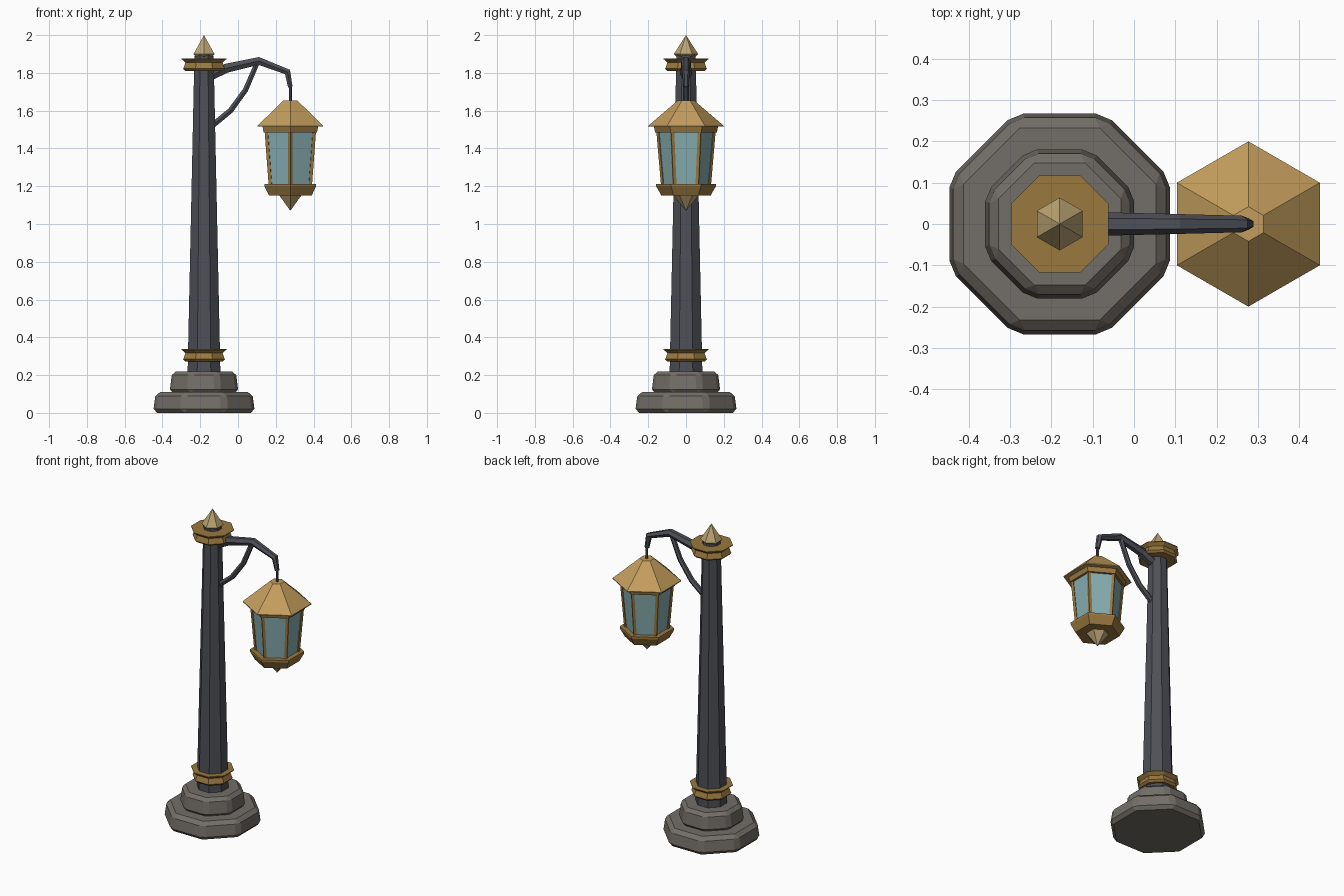
import bpy, bmesh
from math import pi, cos, sin

if "Cube" in bpy.data.objects:
    bpy.data.objects.remove(bpy.data.objects["Cube"])

PX, LX = -0.18, 0.277          # post and lantern axes
OCT = 1 / cos(pi / 8)          # flat-to-centre -> corner radius


def mat(name, r, g, b):
    m = bpy.data.materials.new(name)
    m.diffuse_color = (r, g, b, 1)
    m.use_nodes = True
    m.node_tree.nodes["Principled BSDF"].inputs["Base Color"].default_value = m.diffuse_color
    return m


IRON = mat("iron", 0.075, 0.08, 0.095)
STONE = mat("stone", 0.17, 0.155, 0.135)
BRASS = mat("brass", 0.32, 0.19, 0.05)
GOLD = mat("gold", 0.55, 0.34, 0.11)
PALE = mat("pale_gold", 0.5, 0.37, 0.17)
GLASS = mat("glass", 0.24, 0.42, 0.44)


def lathe(name, x, n, phase, profile, material, bevel=0):
    """Faceted solid from (radius, z) pairs listed bottom to top."""
    bm = bmesh.new()
    rings = []
    for r, z in profile:
        if r == 0:
            rings.append([bm.verts.new((x, 0, z))])
        else:
            rings.append([bm.verts.new((x + r * cos(phase + 2 * pi * i / n),
                                        r * sin(phase + 2 * pi * i / n), z)) for i in range(n)])
    for a, b in zip(rings, rings[1:]):
        for i in range(n):
            j = (i + 1) % n
            if len(a) == 1:
                bm.faces.new((a[0], b[j], b[i]))
            elif len(b) == 1:
                bm.faces.new((a[i], a[j], b[0]))
            else:
                bm.faces.new((a[i], a[j], b[j], b[i]))
    for ring in (rings[0], rings[-1]):
        if len(ring) > 1:
            bm.faces.new(ring)
    bmesh.ops.recalc_face_normals(bm, faces=bm.faces)
    me = bpy.data.meshes.new(name)
    bm.to_mesh(me)
    bm.free()
    me.materials.append(material)
    ob = bpy.data.objects.new(name, me)
    bpy.context.collection.objects.link(ob)
    if bevel:
        mod = ob.modifiers.new("bevel", 'BEVEL')
        mod.width = bevel
        mod.segments = 1
    return ob


def octo(name, profile, material, bevel=0):
    return lathe(name, PX, 8, pi / 8, [(r * OCT, z) for r, z in profile], material, bevel)


def hexa(name, profile, material, x=LX):
    return lathe(name, x, 6, pi / 2, profile, material)


def tube(name, points, material, res=1):
    """Flat-sided tube along (x, y, z, radius) points."""
    cu = bpy.data.curves.new(name, 'CURVE')
    cu.dimensions = '3D'
    cu.bevel_depth = 1
    cu.bevel_resolution = res
    cu.use_fill_caps = True
    sp = cu.splines.new('POLY')
    sp.use_smooth = False
    sp.points.add(len(points) - 1)
    for p, (x, y, z, r) in zip(sp.points, points):
        p.co = (x, y, z, 1)
        p.radius = r
    cu.materials.append(material)
    ob = bpy.data.objects.new(name, cu)
    bpy.context.collection.objects.link(ob)
    bpy.ops.object.select_all(action='DESELECT')
    ob.select_set(True)
    bpy.context.view_layer.objects.active = ob
    bpy.ops.object.convert(target='MESH')


# stepped stone foot
octo("base_lower", [(0.27, 0), (0.255, 0.11)], STONE, 0.022)
octo("base_upper", [(0.183, 0.105), (0.168, 0.22)], STONE, 0.02)

# tapering post with two collars and a finial
octo("post", [(0.087, 0.2), (0.085, 0.3), (0.052, 1.84), (0.048, 1.905)], IRON)
for name, z in (("collar_lower", 0.272), ("collar_upper", 1.81)):
    octo(name, [(0.098, z), (0.11, z + 0.012), (0.098, z + 0.045),
                (0.118, z + 0.062), (0.118, z + 0.066)], BRASS)
hexa("finial", [(0.05, 1.885), (0.064, 1.9), (0, 2.0)], PALE, PX)

# bracket arm, brace and hanger
tube("arm", [(-0.17, 0, 1.775, 0.03), (-0.06, 0, 1.825, 0.028), (0.11, 0, 1.863, 0.024),
             (0.262, 0, 1.805, 0.02), (0.277, 0, 1.725, 0.014)], IRON)
tube("brace", [(-0.15, 0, 1.51, 0.018), (-0.04, 0, 1.6, 0.017), (0.04, 0, 1.71, 0.016),
               (0.1, 0, 1.85, 0.015)], IRON)
tube("hanger", [(LX, 0, 1.64, 0.008), (LX, 0, 1.75, 0.008)], IRON)

# hexagonal lantern
hexa("lantern_roof", [(0.2, 1.515), (0.2, 1.52), (0.042, 1.655)], GOLD)
hexa("lantern_top_band", [(0.163, 1.485), (0.17, 1.516)], BRASS)
hexa("lantern_glass", [(0.122, 1.2), (0.147, 1.49)], GLASS)
hexa("lantern_tray", [(0.13, 1.15), (0.158, 1.2), (0.158, 1.213)], BRASS)
hexa("lantern_pendant", [(0, 1.07), (0.068, 1.152)], PALE)
for i in range(6):
    c, s = cos(pi / 2 + i * pi / 3), sin(pi / 2 + i * pi / 3)
    tube("lantern_bar", [(LX + 0.12 * c, 0.12 * s, 1.2, 0.012),
                         (LX + 0.145 * c, 0.145 * s, 1.49, 0.012)], BRASS, 0)
